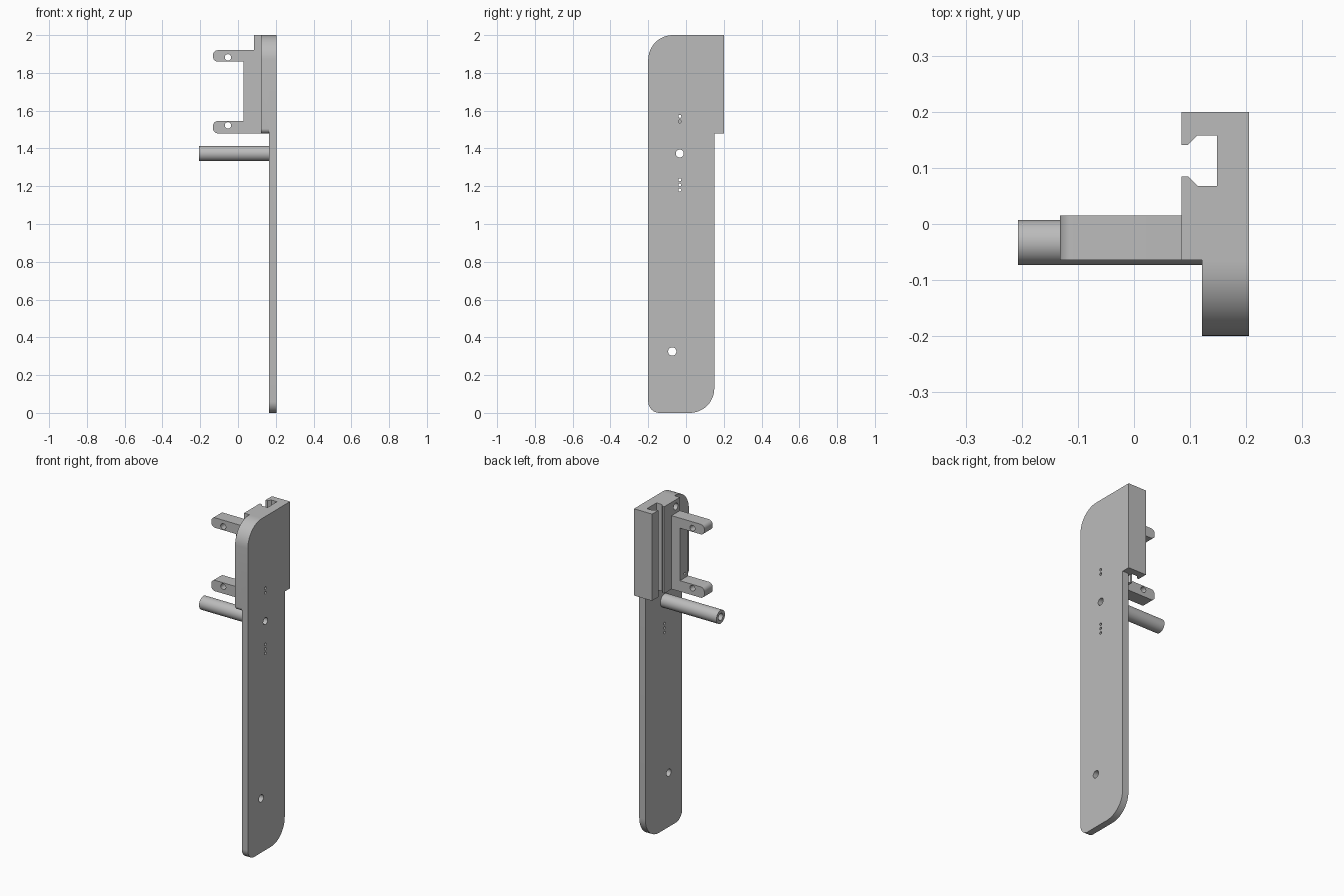
import bpy, bmesh, math
from mathutils import Vector

if "Cube" in bpy.data.objects:
    bpy.data.objects.remove(bpy.data.objects["Cube"], do_unlink=True)

grey = bpy.data.materials.new("plain grey")
grey.use_nodes = True
COLOUR = (0.5, 0.5, 0.5, 1)
grey.diffuse_color = COLOUR
grey.node_tree.nodes["Principled BSDF"].inputs["Base Color"].default_value = COLOUR

PLACE = {
    "x": lambda a, b, d: (d, a, b),
    "y": lambda a, b, d: (a, d, b),
    "z": lambda a, b, d: (a, b, d),
}


def outline(corners, steps=12):
    """Turn (a, b, radius) corners into points, with square corners rounded."""
    points = []
    for i, (a, b, r) in enumerate(corners):
        p = Vector((a, b))
        if not r:
            points.append(p)
            continue
        d1 = (Vector(corners[i - 1][:2]) - p).normalized()
        d2 = (Vector(corners[(i + 1) % len(corners)][:2]) - p).normalized()
        centre = p + (d1 + d2) * r
        for k in range(steps + 1):
            t = math.pi / 2 * k / steps
            points.append(centre - r * (d2 * math.cos(t) + d1 * math.sin(t)))
    return points


def circle(a, b, r, sides=32):
    turns = [2 * math.pi * i / sides for i in range(sides)]
    return [Vector((a + r * math.cos(t), b + r * math.sin(t))) for t in turns]


def prism(name, points, axis, lo, hi):
    bm = bmesh.new()
    ends = [[bm.verts.new(PLACE[axis](p.x, p.y, d)) for p in points] for d in (lo, hi)]
    for ring in ends:
        bm.faces.new(ring)
    n = len(points)
    for i in range(n):
        j = (i + 1) % n
        bm.faces.new((ends[0][i], ends[0][j], ends[1][j], ends[1][i]))
    bmesh.ops.recalc_face_normals(bm, faces=bm.faces)
    mesh = bpy.data.meshes.new(name)
    bm.to_mesh(mesh)
    bm.free()
    mesh.materials.append(grey)
    obj = bpy.data.objects.new(name, mesh)
    bpy.context.collection.objects.link(obj)
    return obj


def box(name, x, y, z):
    return prism(name, outline([(x[0], y[0], 0), (x[1], y[0], 0), (x[1], y[1], 0), (x[0], y[1], 0)]), "z", *z)


def combine(target, tool, operation):
    tool.hide_render = True
    mod = target.modifiers.new("combine", "BOOLEAN")
    mod.operation, mod.solver, mod.object = operation, "EXACT", tool
    bpy.context.view_layer.objects.active = target
    bpy.ops.object.modifier_apply(modifier=mod.name)
    bpy.data.objects.remove(tool, do_unlink=True)


def drill(target, axis, a, b, r, lo, hi):
    combine(target, prism("drill", circle(a, b, r), axis, lo, hi), "DIFFERENCE")


OUT = 0.205          # outer face of the plate
BASE, TOP = 1.48, 2  # height range of the head
ARM_Y = (-0.064, 0.015)

# Long plate with a thicker head and a raised rail
plate = prism("mounting_plate", outline([(-0.2, 0, 0.06), (0.15, 0, 0.13), (0.15, 1.7, 0), (-0.2, 1.7, 0)]),
              "x", 0.165, OUT)
head = prism("head", outline([(-0.2, BASE, 0.025), (0.2, BASE, 0), (0.2, TOP, 0), (-0.2, TOP, 0.13)]),
             "x", 0.121, OUT)
combine(plate, head, "UNION")
combine(plate, box("rail", (0.085, OUT), (ARM_Y[0], 0.2), (BASE, TOP)), "UNION")

# Slot with narrow lips, mirrored about its middle
half = [(0.05, 0.028), (0.096, 0.028), (0.113, 0.045), (0.148, 0.045)]
middle = 0.113
slot = [Vector((x, middle + w)) for x, w in half] + [Vector((x, middle - w)) for x, w in reversed(half)]
combine(plate, prism("slot", slot, "z", 1.4, 2.1), "DIFFERENCE")

# Two-armed bracket
bracket = box("bracket", (0.03, 0.085), ARM_Y, (BASE, 1.92))
for lo, hi in ((BASE, 1.545), (1.86, 1.92)):
    arm = prism("arm", outline([(-0.132, lo, 0.025), (0.06, lo, 0), (0.06, hi, 0), (-0.132, hi, 0.025)]),
                "y", *ARM_Y)
    combine(bracket, arm, "UNION")
for z in (1.522, 1.882):
    drill(bracket, "y", -0.053, z, 0.017, -0.2, 0.2)

# Hollow post
POST = (-0.033, 1.373)
post = prism("hollow_post", circle(*POST, 0.04, 48), "x", -0.207, 0.165)
drill(post, "x", *POST, 0.021, -0.3, 0.3)

# Holes in the plate
drill(plate, "x", *POST, 0.021, 0.1, 0.3)
drill(plate, "x", -0.073, 0.325, 0.022, 0.1, 0.3)
drill(plate, "x", -0.025, 1.96, 0.02, 0.0, 0.14)
for z in (1.18, 1.207, 1.234, 1.543, 1.57):
    drill(plate, "x", POST[0], z, 0.008, 0.0, 0.3)
drill(bracket, "x", POST[0], 1.57, 0.008, 0.0, 0.3)

# Smooth the rounded surfaces, keep the edges sharp
bpy.ops.object.select_all(action="DESELECT")
for obj in (plate, bracket, post):
    obj.select_set(True)
bpy.context.view_layer.objects.active = plate
bpy.ops.object.shade_smooth_by_angle(angle=math.radians(30))
